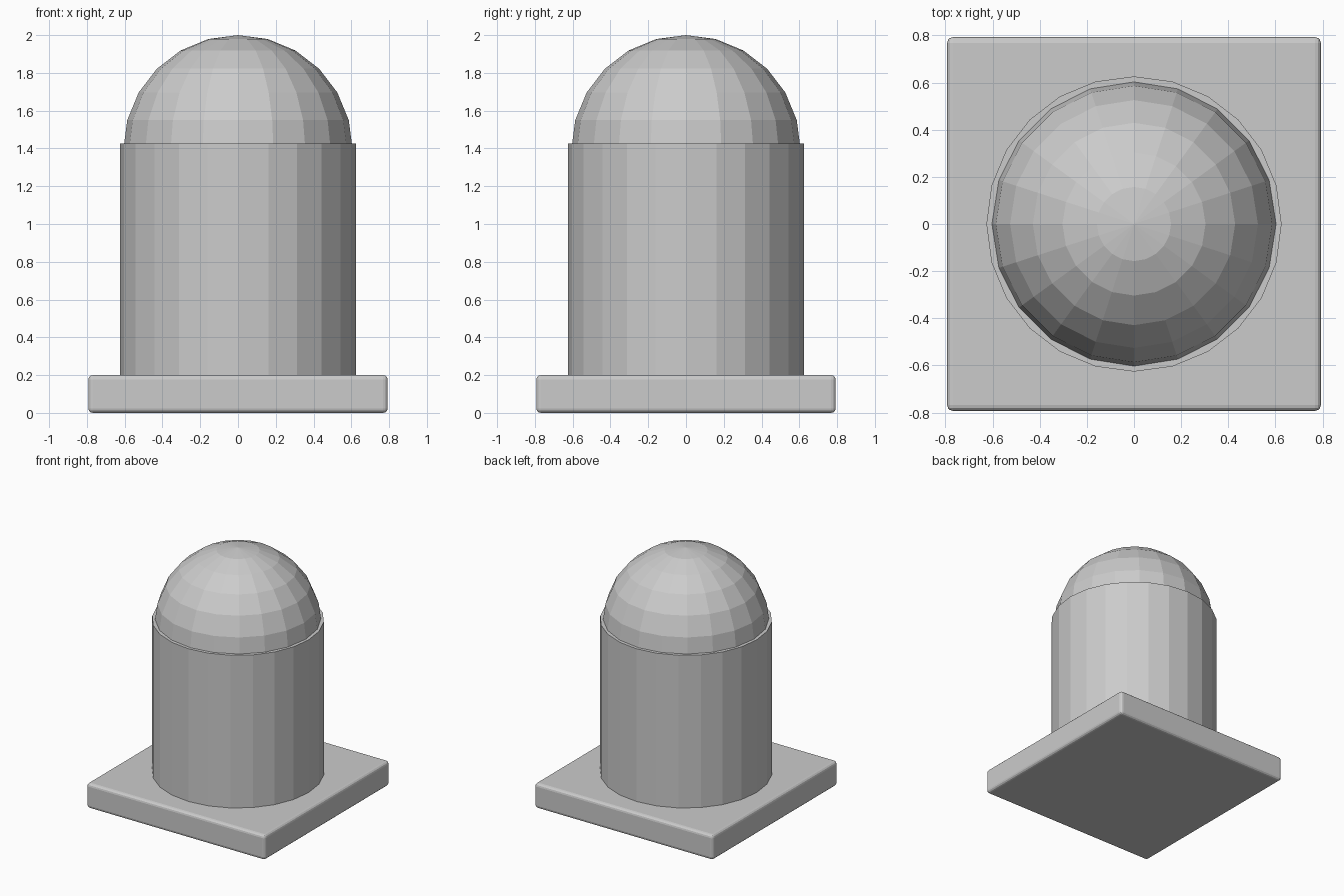
import bpy, bmesh
from mathutils import Matrix

if "Cube" in bpy.data.objects:
    bpy.data.objects.remove(bpy.data.objects["Cube"])


def make_object(name, bm):
    bmesh.ops.recalc_face_normals(bm, faces=bm.faces)
    mesh = bpy.data.meshes.new(name)
    bm.to_mesh(mesh)
    bm.free()
    obj = bpy.data.objects.new(name, mesh)
    bpy.context.collection.objects.link(obj)
    return obj


# Square base plate with softly rounded edges
bm = bmesh.new()
bmesh.ops.create_cube(bm, size=1, matrix=Matrix.Translation((0, 0, 0.1))
                      @ Matrix.Diagonal((1.585, 1.585, 0.2, 1)))
base = make_object("base_plate", bm)
bevel = base.modifiers.new("rounded_edges", 'BEVEL')
bevel.width = 0.024
bevel.segments = 3

# Straight 24-sided column with a flat top ledge
bottom, top = 0.19, 1.425
bm = bmesh.new()
bmesh.ops.create_cone(bm, cap_ends=True, segments=24, radius1=0.626,
                      radius2=0.626, depth=top - bottom,
                      matrix=Matrix.Translation((0, 0, (top + bottom) / 2)))
make_object("column", bm)

# Faceted dome: upper half of a 20 x 12 sphere, sunk slightly into the column
radius = 0.607
bm = bmesh.new()
bmesh.ops.create_uvsphere(bm, u_segments=20, v_segments=12, radius=radius)
lower = [v for v in bm.verts if v.co.z < -0.001]
bmesh.ops.delete(bm, geom=lower, context='VERTS')
bmesh.ops.holes_fill(bm, edges=[e for e in bm.edges if e.is_boundary], sides=0)
bmesh.ops.translate(bm, verts=bm.verts, vec=(0, 0, 2 - radius))
make_object("dome", bm)
